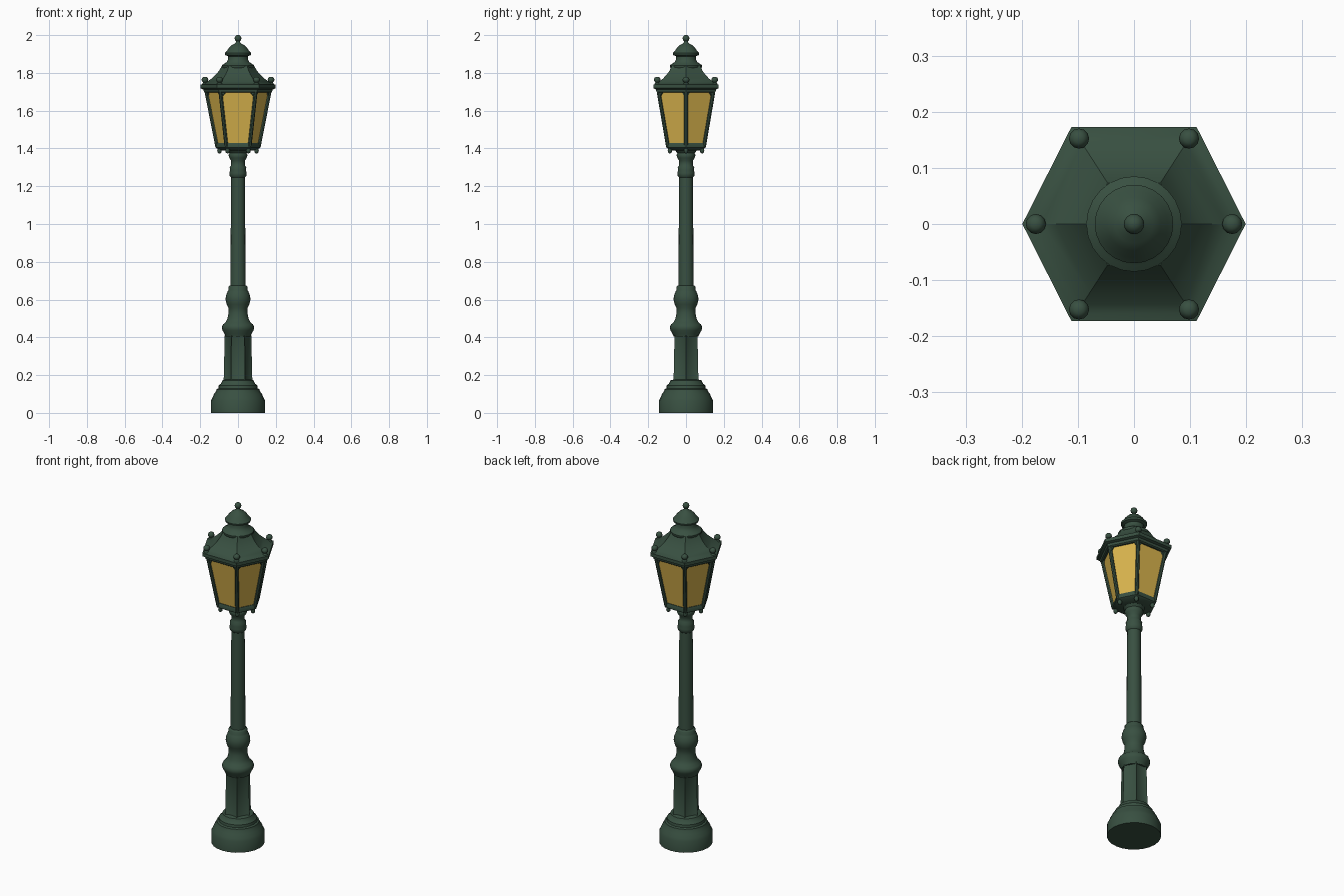
import bpy, bmesh, math
from mathutils import Vector

if "Cube" in bpy.data.objects:
    bpy.data.objects.remove(bpy.data.objects["Cube"])


def material(name, rgb):
    m = bpy.data.materials.new(name)
    m.diffuse_color = (*rgb, 1)
    m.use_nodes = True
    m.node_tree.nodes["Principled BSDF"].inputs["Base Color"].default_value = m.diffuse_color
    return m


GREEN = material("dark_green_iron", (0.040, 0.080, 0.053))
AMBER = material("amber_glass", (0.70, 0.46, 0.075))

# lantern outline: slightly widened hexagon with corners on the x axis
HEX = [(1, 0), (.56, .87), (-.56, .87), (-1, 0), (-.56, -.87), (.56, -.87)]


def ring(n):
    return [(math.cos(2 * math.pi * i / n), math.sin(2 * math.pi * i / n)) for i in range(n)]


def finish(name, bm, angle=35):
    bmesh.ops.recalc_face_normals(bm, faces=bm.faces)
    me = bpy.data.meshes.new(name)
    bm.to_mesh(me)
    bm.free()
    me.materials.append(GREEN)
    me.materials.append(AMBER)
    me.polygons.foreach_set("use_smooth", [True] * len(me.polygons))
    me.set_sharp_from_angle(angle=math.radians(angle))
    ob = bpy.data.objects.new(name, me)
    bpy.context.collection.objects.link(ob)
    return ob


def loft(bm, profile, section, x=0, y=0):
    """Stack scaled copies of a section along z; returns side faces."""
    rows = [[bm.verts.new((x + r * a, y + r * b, z)) for a, b in section] for r, z in profile]
    n, sides = len(section), []
    for lo, hi in zip(rows, rows[1:]):
        for i in range(n):
            j = (i + 1) % n
            sides.append(bm.faces.new((lo[i], lo[j], hi[j], hi[i])))
    bm.faces.new(rows[0][::-1])
    bm.faces.new(rows[-1])
    return sides


def part(name, profile, section, angle=35):
    bm = bmesh.new()
    loft(bm, profile, section)
    return finish(name, bm, angle)


def bar(bm, a, b, r, n=8):
    a, b = Vector(a), Vector(b)
    d = b - a
    rot = d.to_track_quat('Z', 'Y').to_matrix().to_4x4()
    rot.translation = (a + b) / 2
    bmesh.ops.create_cone(bm, cap_ends=True, segments=n, radius1=r, radius2=r,
                          depth=d.length, matrix=rot)


# round base
part("base", [(.143, 0), (.143, .065), (.135, .08), (.127, .10), (.116, .115), (.114, .125),
              (.104, .13), (.102, .145), (.09, .155), (.083, .172), (.06, .178)], ring(24))

# six-sided pedestal with recessed panels
bm = bmesh.new()
sides = loft(bm, [(.076, .165), (.070, .415)], ring(6))
bmesh.ops.recalc_face_normals(bm, faces=bm.faces)
bmesh.ops.inset_individual(bm, faces=sides, thickness=.012, depth=-.005)
finish("pedestal", bm)

# turned collars above the pedestal
part("lower_collar", [(.066, .405), (.072, .42), (.082, .437), (.086, .452), (.080, .468),
                      (.066, .48), (.056, .50), (.050, .53), (.050, .555), (.060, .575),
                      (.066, .60), (.064, .62), (.055, .643), (.050, .65), (.050, .667),
                      (.042, .675)], ring(24), 50)

# pole
part("pole", [(.041, .66), (.036, 1.27)], ring(16))
part("upper_collar", [(.036, 1.245), (.044, 1.255), (.046, 1.27), (.042, 1.285), (.044, 1.30),
                      (.036, 1.31), (.036, 1.335), (.046, 1.35), (.050, 1.365),
                      (.046, 1.375), (.058, 1.39), (.075, 1.402)], ring(24), 50)

# lantern body, with glass as inset panes
bm = bmesh.new()
sides = loft(bm, [(.112, 1.405), (.173, 1.715)], HEX)
bmesh.ops.recalc_face_normals(bm, faces=bm.faces)
bmesh.ops.inset_individual(bm, faces=sides, thickness=.012, depth=0)
panes = list(sides)
bmesh.ops.inset_individual(bm, faces=panes, thickness=.0005, depth=-.006)
for f in panes:
    f.material_index = 1
finish("lantern_body", bm, 25)

# frame posts, knobs below and finials above each corner
posts, knobs, finials = bmesh.new(), bmesh.new(), bmesh.new()
for a, b in HEX:
    bar(posts, (.110 * a, .110 * b, 1.41), (.170 * a, .170 * b, 1.715), .010)
    loft(knobs, [(.004, 1.374), (.010, 1.379), (.012, 1.388), (.010, 1.405)],
         ring(10), .098 * a, .098 * b)
    loft(finials, [(.016, 1.735), (.013, 1.745), (.009, 1.750), (.016, 1.756), (.018, 1.764),
                   (.015, 1.773), (.008, 1.779)], ring(12), .175 * a, .175 * b)
finish("corner_posts", posts)
finish("corner_knobs", knobs, 60)
finish("corner_finials", finials, 60)

# small brackets rounding the upper pane corners
bm = bmesh.new()
for i in range(6):
    for p, q in ((HEX[i], HEX[(i + 1) % 6]), (HEX[(i + 1) % 6], HEX[i])):
        def at(t, z, r):
            s = r + .173 - .061 * (1.715 - z) / .31
            return Vector(((p[0] + (q[0] - p[0]) * t) * s, (p[1] + (q[1] - p[1]) * t) * s, z))
        rows = [[bm.verts.new(at(t, z, r)) for t, z in ((.03, 1.705), (.19, 1.705), (.03, 1.672))]
                for r in (-.006, .001)]
        bm.faces.new(rows[0])
        bm.faces.new(rows[1])
        for k in range(3):
            m = (k + 1) % 3
            bm.faces.new((rows[0][k], rows[0][m], rows[1][m], rows[1][k]))
finish("pane_brackets", bm)

# rims and floor of the lantern
part("bottom_rim", [(.08, 1.388), (.108, 1.398), (.118, 1.404), (.119, 1.418),
                    (.114, 1.43)], HEX, 25)
part("top_rim", [(.172, 1.695), (.180, 1.70), (.186, 1.72)], HEX, 25)

# flared six-sided roof
part("roof", [(.186, 1.713), (.199, 1.719), (.199, 1.738), (.183, 1.742), (.165, 1.752),
              (.140, 1.770), (.118, 1.79), (.100, 1.812), (.084, 1.84)], HEX, 32)

# round chimney cap and top ball
part("chimney", [(.078, 1.822), (.085, 1.83), (.085, 1.840), (.074, 1.848), (.060, 1.857),
                 (.053, 1.872), (.052, 1.888), (.068, 1.894), (.070, 1.904), (.060, 1.915),
                 (.048, 1.932), (.034, 1.946), (.020, 1.954), (.011, 1.962), (.010, 1.968),
                 (.016, 1.974), (.018, 1.984), (.015, 1.993), (.006, 2.0)], ring(24), 50)
